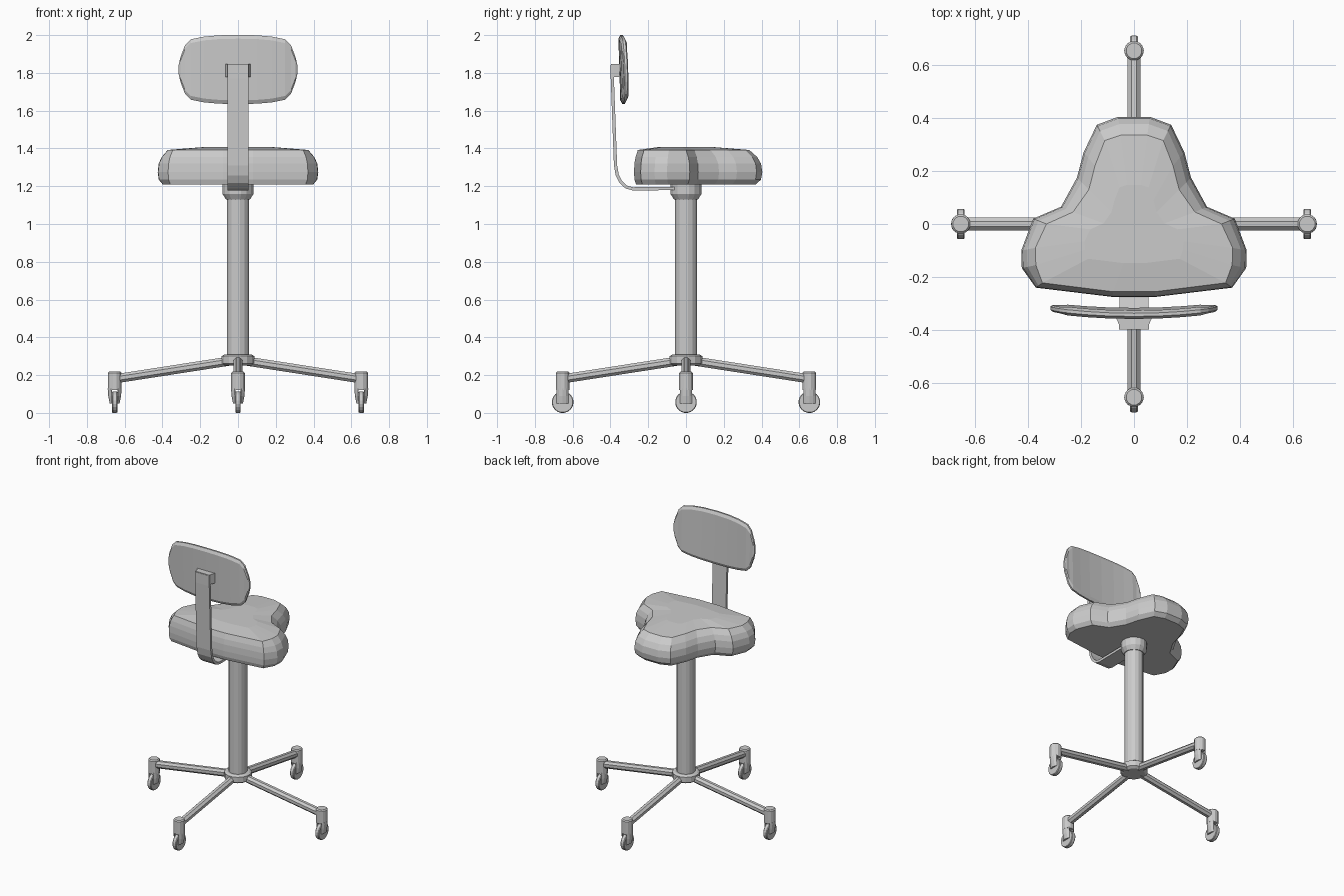
import bpy, bmesh
from math import sin, cos, pi, radians
from mathutils import Vector

if "Cube" in bpy.data.objects:
    bpy.data.objects.remove(bpy.data.objects["Cube"])


def loft(name, rings, smooth=False):
    """Skin a stack of equal-length closed rings and cap both ends."""
    bm = bmesh.new()
    vs = [[bm.verts.new(p) for p in r] for r in rings]
    n = len(rings[0])
    for a, b in zip(vs, vs[1:]):
        for i in range(n):
            j = (i + 1) % n
            bm.faces.new((a[i], a[j], b[j], b[i]))
    bm.faces.new(vs[0][::-1])
    bm.faces.new(vs[-1])
    bmesh.ops.recalc_face_normals(bm, faces=bm.faces)
    me = bpy.data.meshes.new(name)
    bm.to_mesh(me)
    bm.free()
    ob = bpy.data.objects.new(name, me)
    bpy.context.collection.objects.link(ob)
    return ob


def tube(name, stations, sides):
    """Round part through (point, radius) stations along a straight axis."""
    pts = [Vector(p) for p, _ in stations]
    q = (pts[-1] - pts[0]).to_track_quat('Z', 'Y')
    rings = []
    for p, (_, r) in zip(pts, stations):
        rings.append([p + q @ Vector((r * cos(a), r * sin(a), 0))
                      for a in [2 * pi * (i + .5) / sides for i in range(sides)]])
    return loft(name, rings)


def lathe(name, x, y, profile, sides):
    return tube(name, [((x, y, z), r) for r, z in profile], sides)


# Seat: outer and top outlines (right half, front to back), mirrored
outer = [(0, .404), (.06, .404), (.14, .374), (.19, .27), (.215, .175), (.275, .065),
         (.38, .02), (.425, -.10), (.423, -.166), (.37, -.24), (.08, -.275), (0, -.275)]
inner = [(0, .335), (.05, .335), (.11, .315), (.147, .22), (.17, .13), (.23, .045),
         (.33, .0), (.372, -.09), (.37, -.155), (.345, -.222), (.08, -.255), (0, -.255)]


def mirrored(half):
    return half + [(-x, y) for x, y in half[-2:0:-1]]


O, T = mirrored(outer), mirrored(inner)
rings = []
for t, z in [(.5, 1.21), (.1, 1.235), (0, 1.275), (.1, 1.32), (.4, 1.355), (1, 1.392)]:
    rings.append([(a[0] + t * (b[0] - a[0]), a[1] + t * (b[1] - a[1]), z)
                  for a, b in zip(O, T)])
rings.append([(x * .5, y * .5 - .02, 1.407) for x, y in T])
loft("seat", rings)

# Backrest: curved pad lofted from side to side
half = [(0, .183), (.1, .181), (.18, .174), (.25, .16), (.28, .13), (.305, .065), (.315, .02)]
stations = [(-x, h) for x, h in half[:0:-1]] + half
rings = []
for x, h in stations:
    u = abs(x) / .315
    t = .016 if u < .85 else .012 if u < .98 else .006
    b = min(.02, h * .4)
    sec = [(-.006, -h), (.006, -h), (t, b - h), (t, h - b),
           (.006, h), (-.006, h), (-t, h - b), (-t, b - h)]
    rings.append([(x, -.337 + .02 * u * u + y - .03 * z, 1.818 + z) for y, z in sec])
loft("backrest", rings)

# Bent flat strap carrying the backrest
path = [Vector(p) for p in [(-.05, 1.188), (-.28, 1.186), (-.315, 1.195), (-.345, 1.222),
                            (-.364, 1.26), (-.373, 1.31), (-.39, 1.77), (-.39, 1.842)]]
rings = []
for i, p in enumerate(path):
    d = (path[min(i + 1, len(path) - 1)] - path[max(i - 1, 0)]).normalized()
    n = Vector((-d.y, d.x)) * .0085
    a, b = p + n, p - n
    rings.append([(-.055, *a), (.055, *a), (.055, *b), (-.055, *b)])
loft("back_strap", rings)

# Flared block between strap and backrest
loft("backrest_mount", [[(-w, y, 1.777), (w, y, 1.777), (w, y, 1.847), (-w, y, 1.847)]
                        for w, y in [(.056, -.397), (.056, -.38), (.066, -.358), (.066, -.34)]])

# Column, collar and base hub
lathe("column", 0, 0, [(.06, .28), (.06, 1.15)], 16)
lathe("collar", 0, 0, [(.065, 1.13), (.083, 1.158), (.083, 1.215)], 16)
lathe("base_hub", 0, 0, [(.07, .25), (.088, .262), (.088, .30), (.075, .308)], 16)

# Four legs with casters; every wheel rolls along y
for k, name in enumerate(["right", "front", "left", "back"]):
    dx, dy = [(1, 0), (0, -1), (-1, 0), (0, 1)][k]
    cx, cy = .653 * dx, .653 * dy
    tube(name + "_leg", [((.04 * dx, .04 * dy, .275), .026), ((.64 * dx, .64 * dy, .182), .026)], 8)
    lathe(name + "_caster_stem", cx, cy, [(.037, .122), (.037, .212), (.03, .219)], 12)
    for s in (-1, 1):
        rings = []
        for z, w in [(.05, .026), (.09, .034), (.13, .037)]:
            arc = [radians(a) for a in (-60, -30, 0, 30, 60)]
            rings.append([(cx + s * max(.016, w * cos(a)), cy + .037 * sin(a), z) for a in arc]
                         + [(cx + s * .0145, cy + .032, z), (cx + s * .0145, cy - .032, z)])
        loft(name + "_caster_fork", rings)
    tube(name + "_caster_wheel", [((cx - .0145, cy, .057), .054), ((cx - .01, cy, .057), .0575),
                                  ((cx + .01, cy, .057), .0575), ((cx + .0145, cy, .057), .054)], 20)
